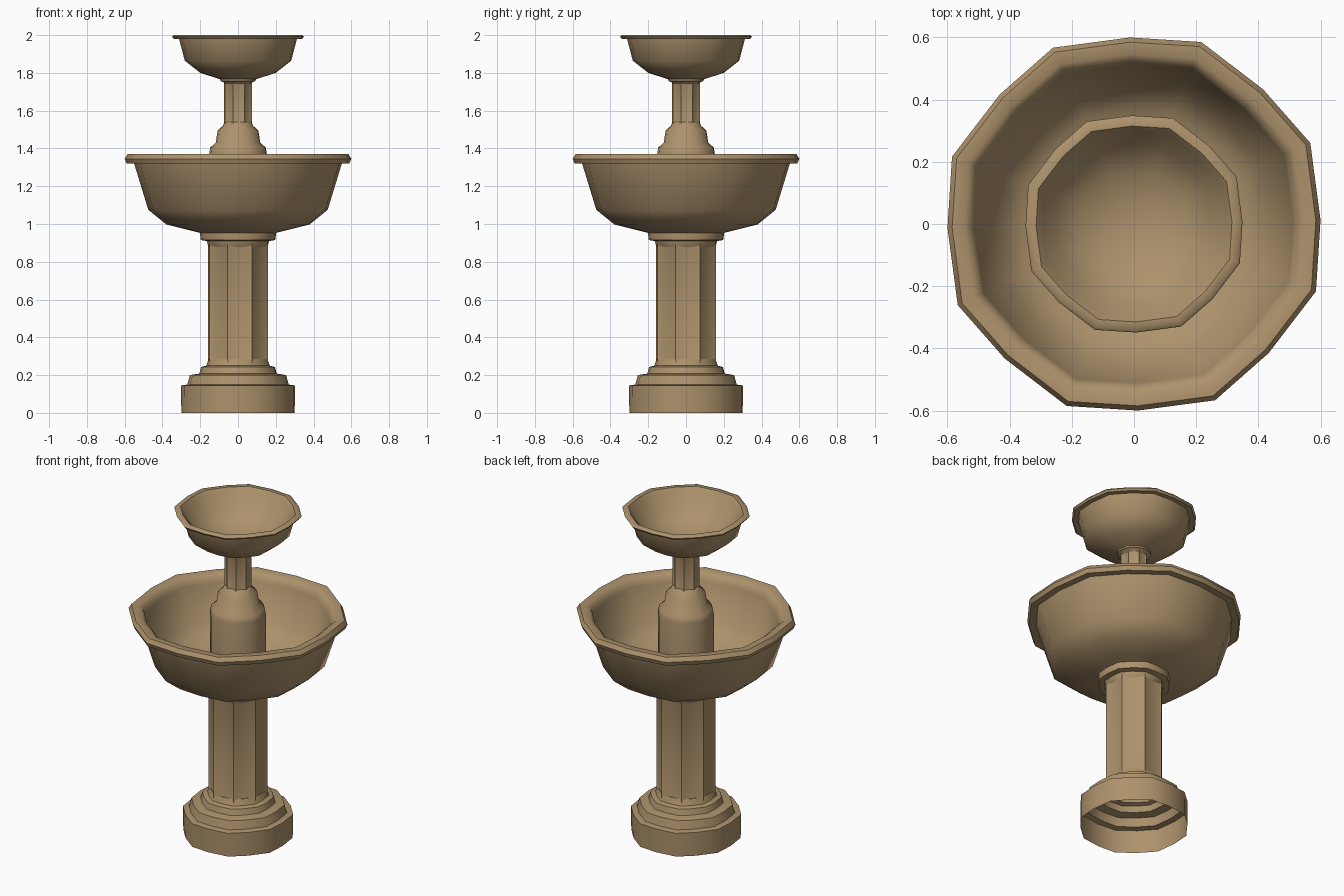
import bpy, bmesh, math

if "Cube" in bpy.data.objects:
    bpy.data.objects.remove(bpy.data.objects["Cube"])

stone = bpy.data.materials.new("tan stone")
stone.diffuse_color = (0.42, 0.29, 0.15, 1)
stone.use_nodes = True
stone.node_tree.nodes["Principled BSDF"].inputs["Base Color"].default_value = stone.diffuse_color


def finish(name, bm, angle):
    me = bpy.data.meshes.new(name)
    bm.to_mesh(me)
    bm.free()
    ob = bpy.data.objects.new(name, me)
    bpy.context.collection.objects.link(ob)
    me.materials.append(stone)
    bpy.ops.object.select_all(action='DESELECT')
    ob.select_set(True)
    bpy.context.view_layer.objects.active = ob
    bpy.ops.object.shade_smooth_by_angle(angle=math.radians(angle))
    return ob


def turned(name, profile, close_end=False, angle=50):
    """Sixteen-sided turned part: eight corners standing out from eight side middles."""
    bm = bmesh.new()
    rings = []
    for r, z in profile:
        ring = []
        for i in range(16):
            corner = i % 2
            a = math.radians(22.5 * i + (2.2 if corner else 1.2))
            rr = r * (1.04 if corner else 1.0)
            ring.append(bm.verts.new((rr * math.cos(a), rr * math.sin(a), z)))
        rings.append(ring)
    for lo, hi in zip(rings, rings[1:]):
        for j in range(16):
            k = (j + 1) % 16
            bm.faces.new((lo[j], lo[k], hi[k], hi[j]))
    if close_end:
        bm.faces.new(rings[-1])
    return finish(name, bm, angle)


def column(name, r, z0, z1, border, depth):
    """Octagonal shaft with a sunken panel on every side."""
    bm = bmesh.new()
    rings = []
    for z in (z0, z1):
        rings.append([bm.verts.new((r * math.cos(math.radians(45 * i + 26)),
                                    r * math.sin(math.radians(45 * i + 26)), z))
                      for i in range(8)])
    sides = [bm.faces.new((rings[0][j], rings[0][(j + 1) % 8],
                           rings[1][(j + 1) % 8], rings[1][j])) for j in range(8)]
    bm.normal_update()
    bmesh.ops.inset_individual(bm, faces=sides, thickness=border, depth=-depth)
    return finish(name, bm, 30)


# stepped foot, open underneath
turned("base", [(0.30, 0), (0.302, 0.145), (0.268, 0.15), (0.255, 0.20),
                (0.205, 0.208), (0.195, 0.243), (0.168, 0.25), (0.155, 0.285), (0.14, 0.29)])

# lower shaft and its collar
column("lower_column", 0.169, 0.265, 0.90, 0.018, 0.005)
turned("lower_collar", [(0.15, 0.875), (0.16, 0.89), (0.165, 0.91), (0.197, 0.915),
                        (0.202, 0.95), (0.20, 0.97)])

# large bowl with a rounded rim
turned("lower_bowl", [(0.19, 0.95), (0.25, 0.965), (0.38, 0.998), (0.475, 1.075),
                      (0.55, 1.32), (0.59, 1.32), (0.60, 1.345), (0.585, 1.37),
                      (0.545, 1.37), (0.52, 1.35), (0.512, 1.32), (0.44, 1.11),
                      (0.36, 1.045), (0.12, 1.0)], True)

# pedestal standing in the large bowl
turned("upper_pedestal", [(0.155, 1.0), (0.153, 1.37), (0.147, 1.405), (0.118, 1.43),
                          (0.108, 1.495), (0.08, 1.52), (0.072, 1.54), (0.06, 1.545)])

# upper shaft and its collar
column("upper_column", 0.078, 1.525, 1.75, 0.009, 0.003)
turned("upper_collar", [(0.066, 1.735), (0.075, 1.75), (0.093, 1.757), (0.096, 1.775)])

# small bowl on top
turned("upper_bowl", [(0.09, 1.765), (0.20, 1.80), (0.282, 1.865), (0.312, 1.98),
                      (0.34, 1.98), (0.349, 1.992), (0.342, 2.0), (0.315, 2.0),
                      (0.295, 1.975), (0.25, 1.90), (0.17, 1.84), (0.06, 1.81)], True)
